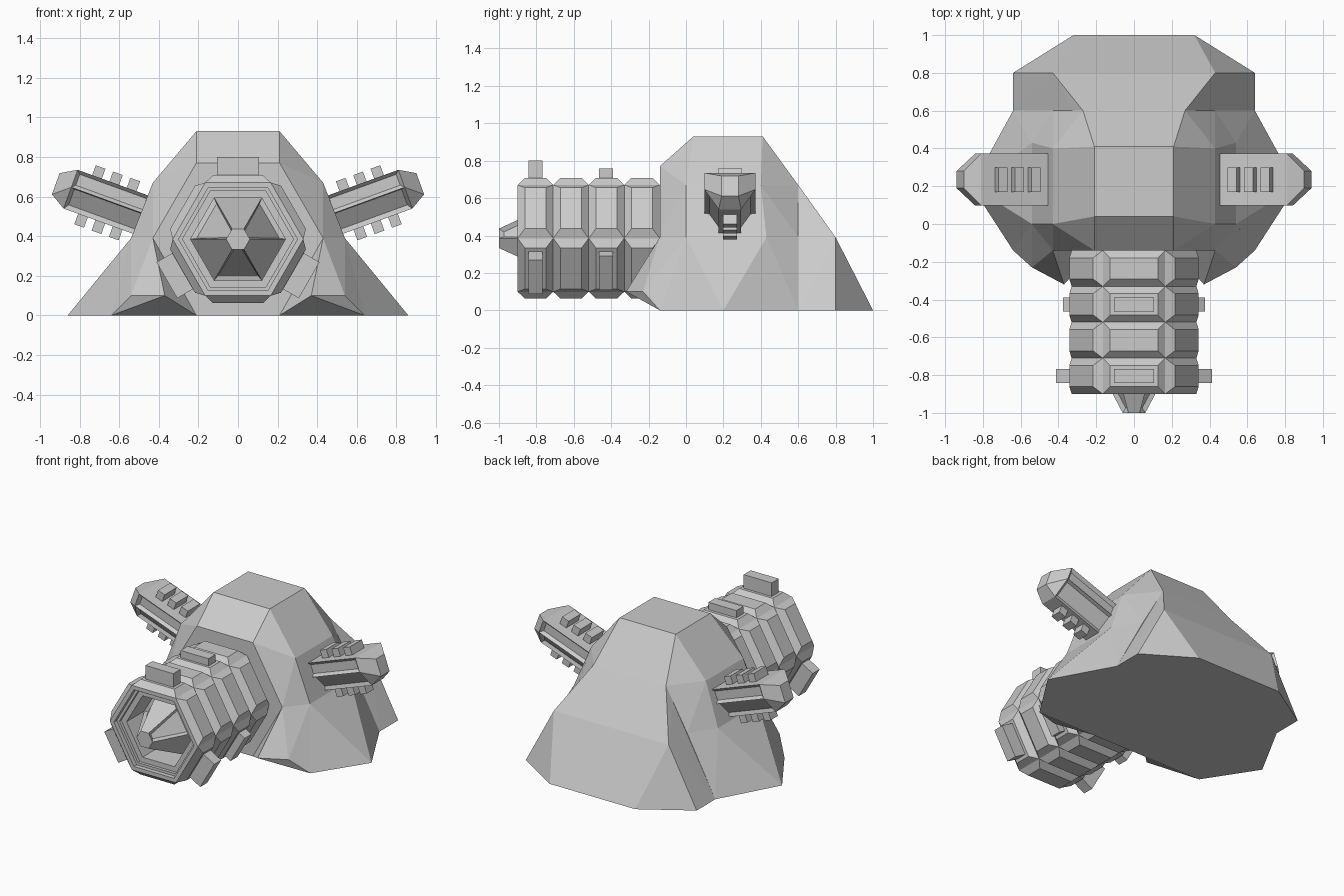
import bpy, bmesh, math
from mathutils import Matrix, Vector

if "Cube" in bpy.data.objects:
    bpy.data.objects.remove(bpy.data.objects["Cube"], do_unlink=True)

GREY = (0.6, 0.6, 0.6, 1)
mat = bpy.data.materials.new("plain_grey")
mat.use_nodes = True
mat.diffuse_color = GREY
mat.node_tree.nodes["Principled BSDF"].inputs["Base Color"].default_value = GREY


def finish(bm, name):
    bmesh.ops.recalc_face_normals(bm, faces=bm.faces)
    mesh = bpy.data.meshes.new(name)
    bm.to_mesh(mesh)
    bm.free()
    mesh.materials.append(mat)
    obj = bpy.data.objects.new(name, mesh)
    bpy.context.collection.objects.link(obj)
    return obj


def hull_mesh(points):
    bm = bmesh.new()
    for p in points:
        bm.verts.new(p)
    res = bmesh.ops.convex_hull(bm, input=bm.verts)
    loose = [v for v in bm.verts if not v.link_faces]
    bmesh.ops.delete(bm, geom=loose, context='VERTS')
    bmesh.ops.dissolve_limit(bm, angle_limit=0.02, verts=bm.verts, edges=bm.edges)
    return bm


def both_sides(points):
    return points + [(-x, y, z) for x, y, z in points]


def box(name, size, matrix):
    bm = bmesh.new()
    bmesh.ops.create_cube(bm, size=1, matrix=matrix @ Matrix.Diagonal((*size, 1)))
    return finish(bm, name)


# Body: faceted dome, flared skirt and sloping back
shoulder = [(.43, -.14, .39), (.54, 0, .39), (.54, .43, .39), (.43, .6, .39)]
dome = [(.21, .04, .93), (.21, .41, .93), (.21, -.14, .77),
        (.43, 0, .67), (.43, .4, .67), (.27, .6, .67)]
skirt = [(.21, -.14, 0), (.64, -.14, 0), (.86, .2, 0), (.64, .6, 0)]
back = [(.27, .6, .67), (.27, .5, .67), (.43, .8, .39),
        (.64, .6, 0), (.64, .8, 0), (.32, 1, 0)]
finish(hull_mesh(both_sides(dome + shoulder)), "dome")
finish(hull_mesh(both_sides(skirt + shoulder)), "skirt")
finish(hull_mesh(both_sides(back)), "back_slope")

# Front feet that reach forward beside the barrel
foot = [(.21, -.14, 0), (.64, -.14, 0), (.37, -.32, .1), (.54, -.23, .1),
        (.43, -.14, .39), (.54, 0, .39), (.3, 0, .1)]
for side, label in ((1, "left"), (-1, "right")):
    finish(hull_mesh([(side * x, y, z) for x, y, z in foot]), label + "_front_foot")

# Barrel: hexagonal rings lofted along y, with a stepped mouth and inner cone
AXIS = Vector((0, 0, .385))
SEG = .19
outer = [(.33, -.14 - SEG * i) for i in range(5)]
mouth = [(.3, -.9), (.3, -.87), (.28, -.87), (.28, -.85), (.24, -.85),
         (.24, -.66), (.06, -1)]
bm = bmesh.new()
rings = []
for r, y in [(.33, 0)] + outer + mouth:
    rings.append([bm.verts.new(AXIS + Vector((r * math.cos(k * math.pi / 3), y,
                                              r * math.sin(k * math.pi / 3))))
                  for k in range(6)])
strips = []
for a, b in zip(rings, rings[1:]):
    strips.append([bm.faces.new((a[k], a[(k + 1) % 6], b[(k + 1) % 6], b[k]))
                   for k in range(6)])
bm.faces.new(rings[0])
bm.faces.new(rings[-1])
bmesh.ops.recalc_face_normals(bm, faces=bm.faces)
panels = [f for s in strips[1:5] for f in s]
windows = strips[-1][0::2]
bmesh.ops.inset_individual(bm, faces=panels, thickness=.055, depth=.037)
bmesh.ops.inset_individual(bm, faces=windows, thickness=.025, depth=-.02)
finish(bm, "barrel")

# Three lugs around each of two barrel rings
for label, y, reach in (("front", -.805, .415), ("rear", -.427, .372)):
    for i in range(3):
        turn = (Matrix.Translation(AXIS) @ Matrix.Rotation(i * math.tau / 3, 4, 'Y')
                @ Matrix.Translation((0, y, reach - .08)))
        box(f"{label}_lug_{i + 1}", (.21, .075, .16), turn)

# Side pods: tilted wedge body, blunt tip, grooved flanks and slats
section = [(.137, .104), (.137, .01), (.06, -.104)]
pod = [(x, s * y, z) for x in (-.197, .197) for y, z in section for s in (1, -1)]
pod += [(.277, s * .045, z) for z in (-.057, .057) for s in (1, -1)]
for side, label in ((1, "left"), (-1, "right")):
    place = (Matrix.Scale(side, 4, (1, 0, 0)) @ Matrix.Translation((.66, .235, .57))
             @ Matrix.Rotation(math.radians(-20), 4, 'Y'))
    bm = hull_mesh(pod)
    bmesh.ops.recalc_face_normals(bm, faces=bm.faces)
    flanks = [f for f in bm.faces if abs(f.normal.y) > .5 and abs(f.normal.x) < .1]
    bmesh.ops.inset_individual(bm, faces=flanks, thickness=.025, depth=-.02)
    bm.transform(place)
    finish(bm, label + "_pod")
    for i in range(3):
        x = (i - 1) * .093
        box(f"{label}_top_slat_{i + 1}", (.052, .13, .09),
            place @ Matrix.Translation((x, 0, .112)))
        box(f"{label}_bottom_slat_{i + 1}", (.052, .075, .09),
            place @ Matrix.Translation((x, 0, -.115)))
